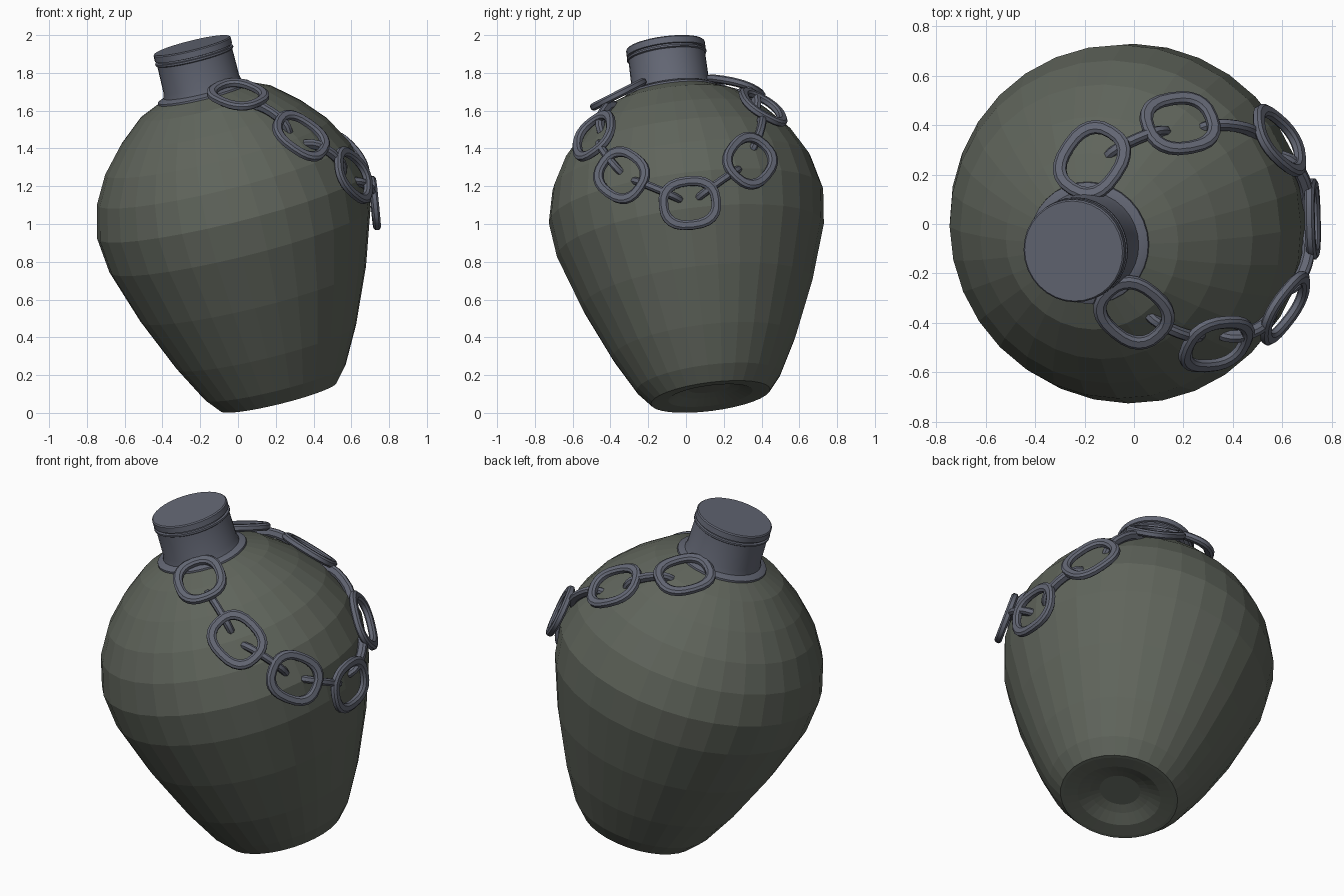
import bpy, bmesh, math
from mathutils import Vector, Matrix

if "Cube" in bpy.data.objects:
    bpy.data.objects.remove(bpy.data.objects["Cube"])

# Tilted flask axis
BASE = Vector((0.215, 0.13, 0.086))
AXIS = Vector((-0.238, -0.124, 0.963)).normalized()
ROT = Vector((0, 0, 1)).rotation_difference(AXIS).to_matrix().to_4x4()
FRAME = Matrix.Translation(BASE) @ ROT


def material(name, rgb):
    m = bpy.data.materials.new(name)
    m.diffuse_color = (*rgb, 1)
    m.use_nodes = True
    m.node_tree.nodes["Principled BSDF"].inputs["Base Color"].default_value = m.diffuse_color
    return m


CLAY = material("olive_glaze", (0.115, 0.128, 0.105))
METAL = material("dull_metal", (0.125, 0.135, 0.175))


def finish(name, bm, mat, smooth=False):
    bmesh.ops.recalc_face_normals(bm, faces=bm.faces)
    me = bpy.data.meshes.new(name)
    bm.to_mesh(me)
    bm.free()
    me.materials.append(mat)
    ob = bpy.data.objects.new(name, me)
    bpy.context.collection.objects.link(ob)
    if smooth:
        bpy.ops.object.select_all(action='DESELECT')
        ob.select_set(True)
        bpy.context.view_layer.objects.active = ob
        bpy.ops.object.shade_smooth_by_angle(angle=math.radians(35))
    return ob


def lathe(name, profile, sides, mat, smooth=False):
    """Revolve (radius, height) points around the tilted axis."""
    bm = bmesh.new()
    rings = []
    for r, h in profile:
        if r == 0:
            rings.append([bm.verts.new((0, 0, h))] * sides)
        else:
            rings.append([bm.verts.new((r * math.cos(a), r * math.sin(a), h))
                          for a in (2 * math.pi * i / sides for i in range(sides))])
    for a, b in zip(rings, rings[1:]):
        for i in range(sides):
            j = (i + 1) % sides
            bm.faces.new(list(dict.fromkeys((a[i], a[j], b[j], b[i]))))
    bm.transform(FRAME)
    return finish(name, bm, mat, smooth)


# Flask body with a hollowed foot
WALL = [(0.318, 0), (0.385, 0.08), (0.49, 0.275), (0.615, 0.565), (0.712, 0.86),
        (0.732, 1.05), (0.69, 1.225), (0.61, 1.37), (0.495, 1.50), (0.36, 1.615), (0.215, 1.68)]
FOOT = [(0, 0.05), (0.11, 0.05), (0.16, 0.035), (0.225, 0.006), (0.30, 0)]
lathe("flask_body", FOOT + WALL + [(0, 1.69)], 32, CLAY)

# Neck collar and stopper
lathe("neck_collar", [(0, 1.65), (0.245, 1.65), (0.25, 1.66), (0.248, 1.675),
                      (0.215, 1.69), (0, 1.69)], 32, METAL, True)
lathe("stopper", [(0, 1.68), (0.215, 1.68), (0.206, 1.72), (0.204, 1.865), (0.212, 1.87),
                  (0.212, 1.88), (0.198, 1.882), (0.198, 1.89), (0.21, 1.892),
                  (0.21, 1.925), (0.204, 1.931), (0, 1.931)], 32, METAL, True)


def snap(p, offset):
    """Nearest wall point to p, lifted by offset; returns (point, normal)."""
    q = FRAME.inverted() @ Vector(p)
    out = Vector((q.x, q.y, 0)).normalized()
    flat = Vector((math.hypot(q.x, q.y), q.z))
    best = None
    for a, b in zip(WALL, WALL[1:]):
        a, b = Vector(a), Vector(b)
        t = max(0, min(1, (flat - a).dot(b - a) / (b - a).length_squared))
        c = a.lerp(b, t)
        if best is None or (c - flat).length < (best - flat).length:
            best = c
    # the upper body is close to a sphere, so its centre gives a smooth normal
    n2 = (best - Vector((0.04, 0.98))).normalized()
    c = best + n2 * offset
    return FRAME @ (out * c.x + Vector((0, 0, c.y))), ROT.to_3x3() @ (out * n2.x + Vector((0, 0, n2.y)))


def link(name, centre, along, side):
    """Rounded oval link; long axis 'along', short axis 'side'."""
    x = along.normalized()
    y = (side - x * side.dot(x)).normalized()
    z = x.cross(y)
    mat = Matrix((x, y, z)).transposed().to_4x4()
    mat.translation = centre
    bm = bmesh.new()
    n, section = 24, [(0.025, 0.01), (0.013, 0.02), (-0.013, 0.02), (-0.025, 0.01),
                      (-0.025, -0.01), (-0.013, -0.02), (0.013, -0.02), (0.025, -0.01)]
    rows = []
    for i in range(n):
        a = 2 * math.pi * i / n
        u = math.copysign(abs(math.cos(a)) ** 0.8, math.cos(a))
        v = math.copysign(abs(math.sin(a)) ** 0.8, math.sin(a))
        rows.append([bm.verts.new(((0.14 + d) * u, (0.117 + d) * v, h)) for d, h in section])
    for i in range(n):
        for k in range(8):
            bm.faces.new((rows[i][k], rows[(i + 1) % n][k],
                          rows[(i + 1) % n][(k + 1) % 8], rows[i][(k + 1) % 8]))
    bm.transform(mat)
    finish(name, bm, METAL, True)


# Chain: lying links follow the shoulder, standing links join them
stops = [(0.0, -0.345, 1.66), (0.33, -0.48, 1.46), (0.61, -0.34, 1.26), (0.71, 0.02, 1.11),
         (0.61, 0.35, 1.35), (0.19, 0.415, 1.63), (-0.165, 0.25, 1.70)]
lying = [snap(p, 0.025) for p in stops]
neck = FRAME @ Vector((0, 0, 1.68))
line = [neck] + [p for p, _ in lying] + [neck]
for i, (p, nrm) in enumerate(lying):
    along = (line[i + 2] - p).normalized() + (p - line[i]).normalized()
    along -= nrm * along.dot(nrm)
    link(f"chain_link_lying_{i + 1}", p, along, nrm.cross(along))
for i, ((a, _), (b, _)) in enumerate(zip(lying, lying[1:])):
    p, nrm = snap((a + b) / 2, -0.09)
    link(f"chain_link_standing_{i + 1}", p, b - a, nrm)
